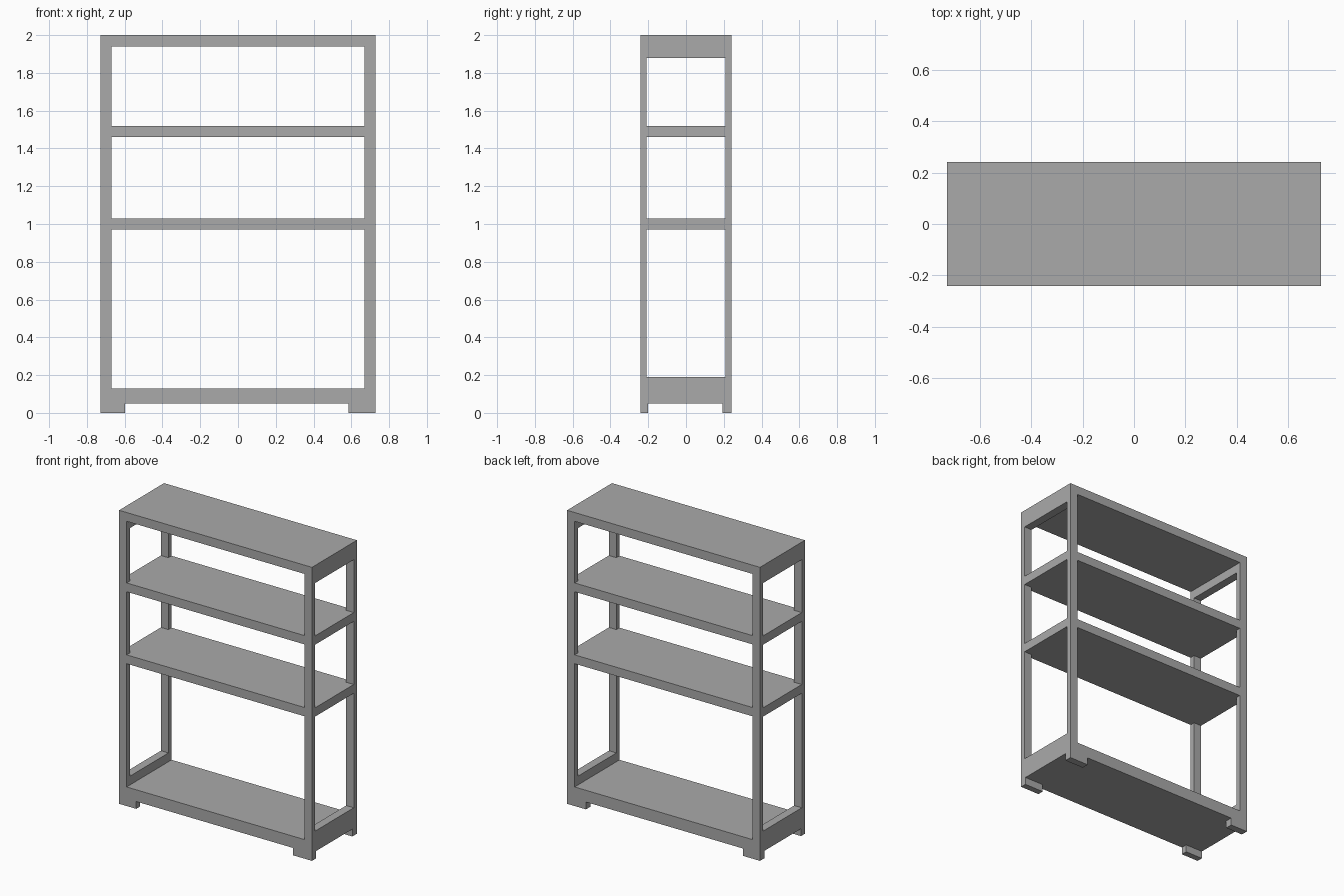
import bpy
import bmesh

if "Cube" in bpy.data.objects:
    bpy.data.objects.remove(bpy.data.objects["Cube"], do_unlink=True)

# One plain grey for the whole rack
GREY = (0.4, 0.4, 0.4, 1)
grey = bpy.data.materials.new("plain_grey")
grey.use_nodes = True
grey.diffuse_color = GREY
grey.node_tree.nodes["Principled BSDF"].inputs["Base Color"].default_value = GREY

W, D, H = 0.727, 0.242, 2.0        # half width, half depth, height
IN_X, IN_Y = 0.67, 0.208           # inner faces of the posts
FOOT = 0.05                        # ground clearance


def box(name, x, y, z):
    """Axis-aligned box from (low, high) ranges."""
    bm = bmesh.new()
    bmesh.ops.create_cube(bm, size=1)
    for v in bm.verts:
        v.co = [r[0] if c < 0 else r[1] for c, r in zip(v.co, (x, y, z))]
    mesh = bpy.data.meshes.new(name)
    bm.to_mesh(mesh)
    bm.free()
    mesh.materials.append(grey)
    obj = bpy.data.objects.new(name, mesh)
    bpy.context.collection.objects.link(obj)
    return obj


def span(sign, inner, outer):
    """Range between two distances on one side of the centre."""
    return sorted((sign * inner, sign * outer))


# Shelves: deep base board, two middle shelves and the top
shelves = {"base_shelf": (FOOT, 0.13), "lower_shelf": (0.97, 1.03),
           "upper_shelf": (1.46, 1.52), "top_shelf": (1.94, H)}
levels = list(shelves.values())
for name, z in shelves.items():
    box(name, (-W, W), (-D, D), z)

for sx, side in ((1, "left"), (-1, "right")):
    # Side rails above the base and below the top
    rail_x = span(sx, IN_X, W)
    box(f"{side}_bottom_rail", rail_x, (-D, D), (levels[0][1], 0.19))
    box(f"{side}_top_rail", rail_x, (-D, D), (1.88, levels[-1][0]))

    for sy, end in ((-1, "front"), (1, "back")):
        # Corner posts, one length between each pair of levels
        post_y = span(sy, IN_Y, D)
        gaps = ((0.19, levels[1][0]), (levels[1][1], levels[2][0]),
                (levels[2][1], 1.88))
        for part, z in zip(("lower", "middle", "upper"), gaps):
            box(f"{end}_{side}_{part}_post", rail_x, post_y, z)
        # Low feet at the corners
        box(f"{end}_{side}_foot", span(sx, 0.585 if sx > 0 else 0.598, W),
            span(sy, 0.193 if sy > 0 else 0.2, D), (0, FOOT))
